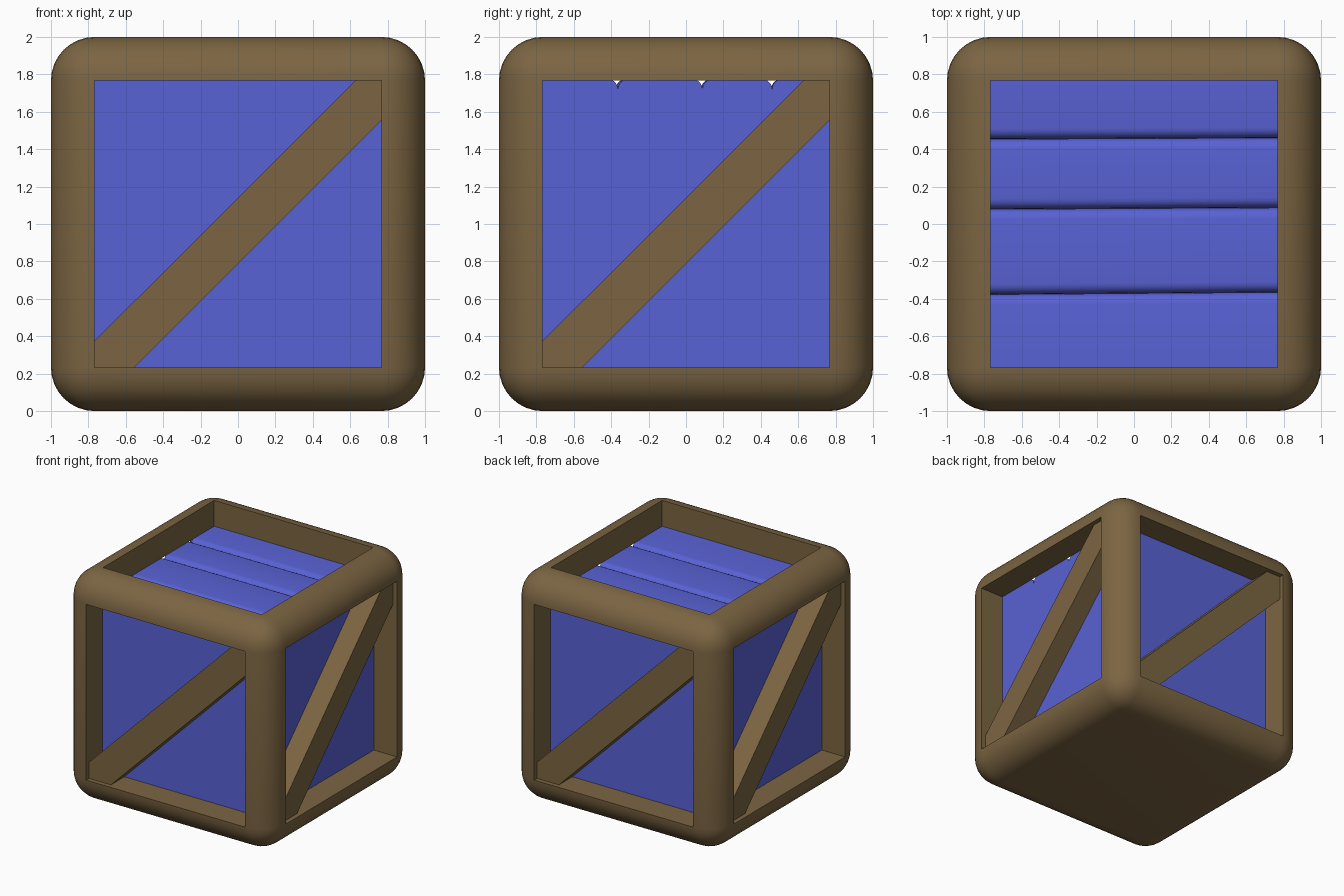
import bpy, bmesh
from math import radians, pi
from mathutils import Matrix, Vector

if "Cube" in bpy.data.objects:
    bpy.data.objects.remove(bpy.data.objects["Cube"])

R = 0.233          # edge radius of the frame
H = 1 - R          # half size of each opening
D = 0.225          # depth of the recesses


def material(name, color):
    m = bpy.data.materials.new(name)
    m.diffuse_color = (*color, 1)
    m.use_nodes = True
    m.node_tree.nodes["Principled BSDF"].inputs["Base Color"].default_value = m.diffuse_color
    return m


wood = material("wood", (0.20, 0.13, 0.055))
paint = material("paint", (0.098, 0.122, 0.66))


def finish(bm, name, mat, smooth=False):
    bmesh.ops.recalc_face_normals(bm, faces=bm.faces)
    me = bpy.data.meshes.new(name)
    bm.to_mesh(me)
    bm.free()
    ob = bpy.data.objects.new(name, me)
    bpy.context.collection.objects.link(ob)
    me.materials.append(mat)
    if smooth:
        bpy.ops.object.select_all(action='DESELECT')
        ob.select_set(True)
        bpy.context.view_layer.objects.active = ob
        bpy.ops.object.shade_smooth_by_angle(angle=radians(35))
    return ob


# Rounded frame: bevelled cube with open recesses on the top and four sides
bm = bmesh.new()
bmesh.ops.create_cube(bm, size=2, matrix=Matrix.Translation((0, 0, 1)))
bmesh.ops.bevel(bm, geom=bm.edges[:], offset=R, segments=8, profile=0.5, affect='EDGES')
bm.normal_update()
flat = [f for f in bm.faces if f.calc_area() > 1 and f.normal.z > -0.5]
normals = [f.normal.copy() for f in flat]
caps = bmesh.ops.extrude_discrete_faces(bm, faces=flat)['faces']
for cap, n in zip(caps, normals):
    bmesh.ops.translate(bm, verts=cap.verts[:], vec=-n * D)
bmesh.ops.delete(bm, geom=caps, context='FACES_ONLY')
finish(bm, "frame", wood, True)

# Painted side panels: one box behind the four side openings
P = 1 - D
bm = bmesh.new()
bmesh.ops.create_cube(bm, size=1, matrix=Matrix.Translation((0, 0, 0.95))
                      @ Matrix.Diagonal((2 * P, 2 * P, 1.5, 1)))
finish(bm, "side_panels", paint)

# Top planks with rounded, slightly skewed seams: (y at left, y at right)
seams = [(-P, -P), (-0.376, -0.364), (0.08, 0.088), (0.455, 0.461), (P, P)]
for i in range(4):
    (a0, a1), (b0, b1) = seams[i], seams[i + 1]
    bm = bmesh.new()
    low, top = ([bm.verts.new((x, y, z)) for x, y in
                 ((-P, a0), (P, a1), (P, b1), (-P, b0))] for z in (1.65, 2 - D))
    bm.faces.new(low[::-1])
    bm.faces.new(top)
    for k in range(4):
        j = (k + 1) % 4
        bm.faces.new((low[k], low[j], top[j], top[k]))
    rounded = []
    if i > 0:
        rounded.append(bm.edges.get((top[0], top[1])))
    if i < 3:
        rounded.append(bm.edges.get((top[2], top[3])))
    bmesh.ops.bevel(bm, geom=rounded, offset=0.055, segments=5, profile=0.5, affect='EDGES')
    finish(bm, f"top_plank_{i + 1}", paint, True)

# Diagonal braces, one per side, running bottom left to top right
outline = [(-H, 0.375), (-H, R), (-0.555, R), (H, 1.555), (H, 2 - R), (0.627, 2 - R)]
for k, side in enumerate(("front", "right", "back", "left")):
    bm = bmesh.new()
    face = bm.faces.new([bm.verts.new((x, -0.96, z)) for x, z in outline])
    ext = bmesh.ops.extrude_face_region(bm, geom=[face], use_keep_orig=True)['geom']
    bmesh.ops.translate(bm, vec=(0, 0.96 - P + 0.005, 0),
                        verts=[g for g in ext if isinstance(g, bmesh.types.BMVert)])
    bmesh.ops.rotate(bm, verts=bm.verts[:], cent=Vector((0, 0, 0)),
                     matrix=Matrix.Rotation(k * pi / 2, 3, 'Z'))
    finish(bm, f"{side}_brace", wood)
